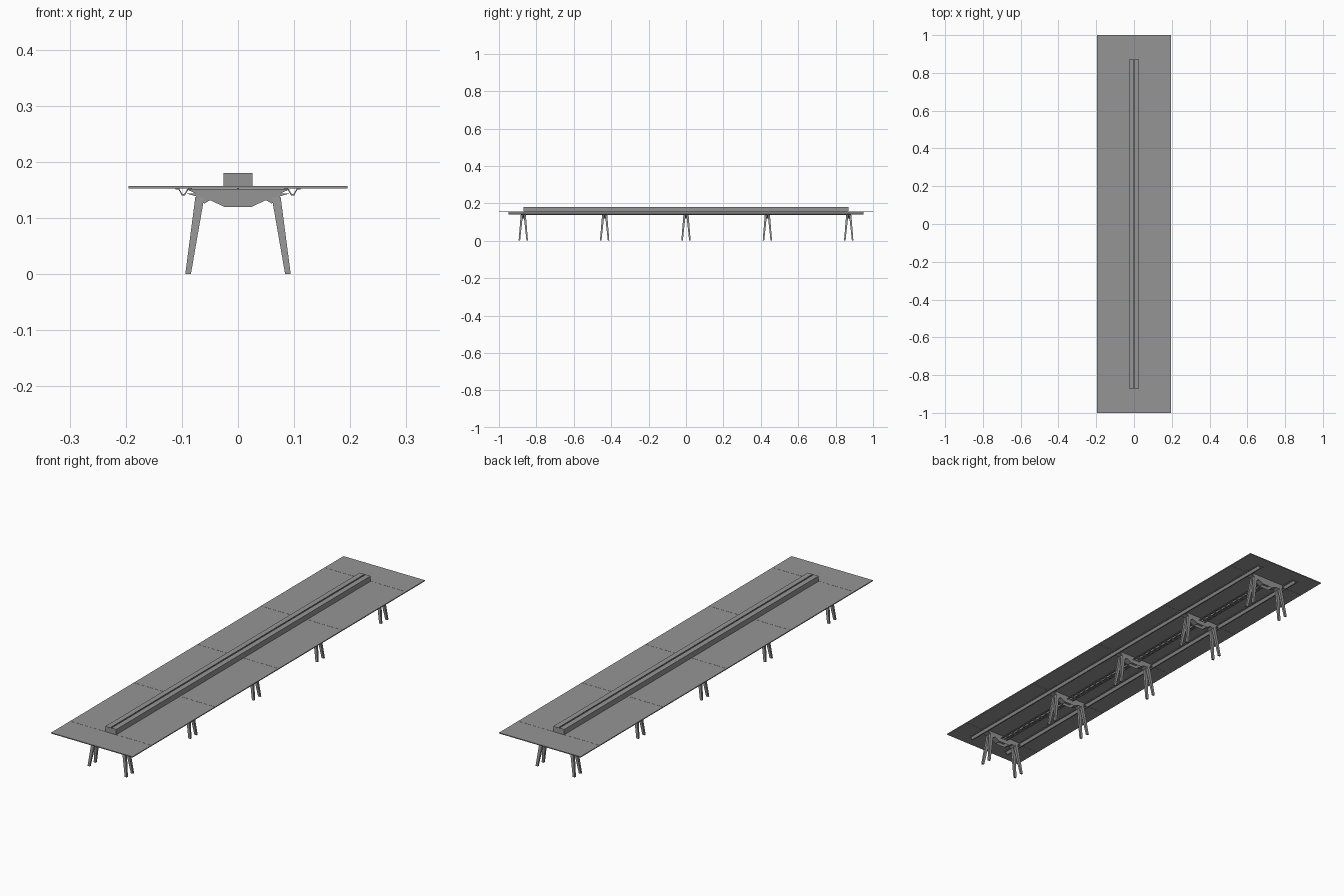
import bpy, bmesh
from mathutils import Vector

if "Cube" in bpy.data.objects:
    bpy.data.objects.remove(bpy.data.objects["Cube"])

grey = bpy.data.materials.new("mid grey")
grey.use_nodes = True
COLOUR = (0.3, 0.3, 0.3, 1)
grey.diffuse_color = COLOUR
grey.node_tree.nodes["Principled BSDF"].inputs["Base Color"].default_value = COLOUR


def finish(name, bm):
    bmesh.ops.recalc_face_normals(bm, faces=bm.faces[:])
    mesh = bpy.data.meshes.new(name)
    bm.to_mesh(mesh)
    bm.free()
    mesh.materials.append(grey)
    ob = bpy.data.objects.new(name, mesh)
    bpy.context.collection.objects.link(ob)
    return ob


def add_box(bm, x, y, z):
    """Add a box spanning the given (low, high) ranges."""
    verts = bmesh.ops.create_cube(bm, size=1)["verts"]
    for v in verts:
        v.co = Vector([(r[0] + r[1]) / 2 + c * (r[1] - r[0]) for c, r in zip(v.co, (x, y, z))])


def boxes(name, ranges):
    bm = bmesh.new()
    for r in ranges:
        add_box(bm, *r)
    return finish(name, bm)


def extrude_profile(name, points, y0, y1):
    """Extrude a closed x-z outline along y."""
    bm = bmesh.new()
    face = bm.faces.new([bm.verts.new((x, y0, z)) for x, z in points])
    new = bmesh.ops.extrude_face_region(bm, geom=[face])["geom"]
    for v in new:
        if isinstance(v, bmesh.types.BMVert):
            v.co.y = y1
    return finish(name, bm)


def mirrored(points):
    return points + [(-x, z) for x, z in reversed(points)]


HALF_W, TOP_LOW, TOP_HIGH = 0.195, 0.153, 0.157
BAY, RUN, GAP = 0.435, 0.87, 0.0004

# Worktops: a pair of panels per bay, with a full-width panel at each end
for i in range(4):
    y = (-RUN + i * BAY + GAP, -RUN + (i + 1) * BAY - GAP)
    for side, x in (("right", (-HALF_W, -0.022)), ("left", (0.022, HALF_W))):
        boxes(f"worktop_{side}_{i + 1}", [(x, y, (TOP_LOW, TOP_HIGH))])
for name, y in (("front", (-1, -RUN - GAP)), ("back", (RUN + GAP, 1))):
    boxes("end_worktop_" + name, [((-HALF_W, HALF_W), y, (TOP_LOW, TOP_HIGH))])

# Raised cable housing with a slot along its lid
HOUSE = 0.026
boxes("cable_housing", [
    ((-HOUSE, -HOUSE + 0.003), (-RUN, RUN), (TOP_HIGH, 0.177)),
    ((HOUSE - 0.003, HOUSE), (-RUN, RUN), (TOP_HIGH, 0.177)),
    ((-HOUSE, HOUSE), (-RUN, -RUN + 0.003), (TOP_HIGH, 0.177)),
    ((-HOUSE, HOUSE), (RUN - 0.003, RUN), (TOP_HIGH, 0.177)),
    ((-HOUSE, HOUSE), (-RUN, RUN), (TOP_LOW, TOP_HIGH))])
boxes("housing_lids", [
    ((-HOUSE, -0.003), (-RUN, RUN), (0.177, 0.18)),
    ((0.003, HOUSE), (-RUN, RUN), (0.177, 0.18)),
    ((-0.003, 0.003), (-RUN, -RUN + 0.003), (0.177, 0.18)),
    ((-0.003, 0.003), (RUN - 0.003, RUN), (0.177, 0.18))])

# Folded stiffening rails under the worktops
rail = [(0.082, 0.153), (0.089, 0.153), (0.096, 0.143), (0.099, 0.143), (0.105, 0.153), (0.111, 0.153),
        (0.111, 0.151), (0.106, 0.151), (0.1, 0.14), (0.095, 0.14), (0.088, 0.151), (0.082, 0.151)]
for name, s in (("right", -1), ("left", 1)):
    extrude_profile("rail_" + name, [(s * x, z) for x, z in rail], -0.95, 0.95)

# Slotted cable tray hung from a central spine
STEPS = 48
tray = [((s - 0.003, s + 0.003), (-RUN, RUN), (0.138, 0.141)) for s in (-0.013, 0.013)]
tray.append(((-0.002, 0.002), (-RUN, RUN), (0.138, TOP_LOW)))
for i in range(STEPS + 1):
    y = -RUN + 0.006 + i * (2 * RUN - 0.012) / STEPS
    tray.append(((-0.015, 0.015), (y - 0.006, y + 0.006), (0.1385, 0.1405)))
boxes("cable_tray", tray)

# Trestles: a dipped crossbeam on two pairs of splayed legs
beam = mirrored([(-0.093, 0.152), (-0.04, 0.152), (-0.033, 0.149), (-0.024, 0.136), (-0.018, 0.133)])
beam += mirrored([(0.024, 0.12), (0.034, 0.126), (0.042, 0.136), (0.05, 0.132), (0.06, 0.126),
                  (0.075, 0.139), (0.093, 0.144)])


def leg(bm, sx, sy, yc):
    """Tapered leg between a foot rectangle and a head rectangle."""
    rings = []
    for x0, x1, y0, y1, z in ((0.084, 0.094, 0.017, 0.025, 0), (0.06, 0.076, 0.002, 0.014, 0.138)):
        rings.append([bm.verts.new((sx * x, yc + sy * y, z))
                      for x, y in ((x0, y0), (x1, y0), (x1, y1), (x0, y1))])
    low, high = rings
    bm.faces.new(low)
    bm.faces.new(high)
    for k in range(4):
        n = (k + 1) % 4
        bm.faces.new((low[k], low[n], high[n], high[k]))


for i in range(5):
    yc = (i - 2) * BAY
    extrude_profile(f"crossbeam_{i + 1}", beam, yc - 0.013, yc + 0.013)
    bm = bmesh.new()
    for sx in (-1, 1):
        for sy in (-1, 1):
            leg(bm, sx, sy, yc)
    finish(f"legs_{i + 1}", bm)
